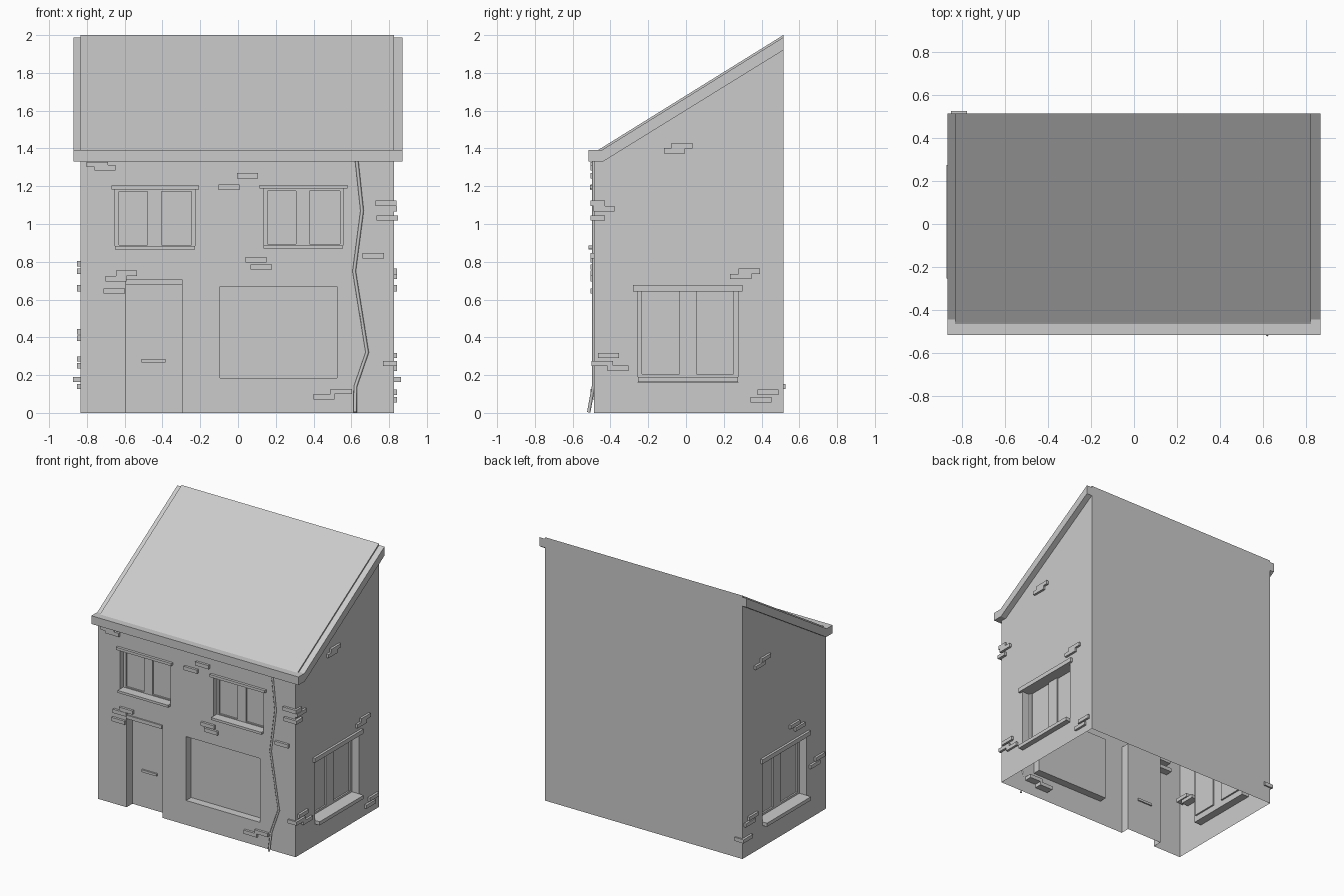
import bpy, bmesh

if "Cube" in bpy.data.objects:
    bpy.data.objects.remove(bpy.data.objects["Cube"])

XL, XR, YF, YB = -0.835, 0.825, -0.487, 0.515


def box(name, x0, x1, y0, y1, z0, z1):
    return prism(name, x0, x1, [(y0, z0), (y1, z0), (y1, z1), (y0, z1)])


def prism(name, x0, x1, profile):
    """Extrude a (y, z) profile along x."""
    bm = bmesh.new()
    a = [bm.verts.new((x0, y, z)) for y, z in profile]
    b = [bm.verts.new((x1, y, z)) for y, z in profile]
    bm.faces.new(a)
    bm.faces.new(b[::-1])
    n = len(a)
    for i in range(n):
        bm.faces.new((a[i], b[i], b[(i + 1) % n], a[(i + 1) % n]))
    bmesh.ops.recalc_face_normals(bm, faces=bm.faces)
    me = bpy.data.meshes.new(name)
    bm.to_mesh(me)
    bm.free()
    ob = bpy.data.objects.new(name, me)
    bpy.context.collection.objects.link(ob)
    return ob


# House body with sloping top
body = prism("house_walls", XL, XR,
             [(YF, 0), (YB, 0), (YB, 2.0), (-0.46, 1.395), (YF, 1.38)])


def cut(x0, x1, y0, y1, z0, z1):
    """Carve a box out of the walls."""
    cutter = box("cutter", x0, x1, y0, y1, z0, z1)
    mod = body.modifiers.new("cut", "BOOLEAN")
    mod.object, mod.operation, mod.solver = cutter, "DIFFERENCE", "EXACT"
    bpy.context.view_layer.objects.active = body
    bpy.ops.object.modifier_apply(modifier=mod.name)
    bpy.data.objects.remove(cutter)


# Upper front windows: recess, sunken panes, lintel and sill
for x, dz in ((-0.438, 0.0), (0.347, 0.004)):
    cut(x - 0.212, x + 0.21, YF - 0.1, YF + 0.04, 0.865 + dz, 1.188 + dz)
    for p0, p1 in ((-0.192, -0.04), (0.032, 0.192)):
        cut(x + p0, x + p1, YF - 0.1, YF + 0.052, 0.89 + dz, 1.172 + dz)
    box("upper_lintel", x - 0.232, x + 0.232, -0.507, YF + 0.04, 1.183 + dz, 1.203 + dz)
    box("upper_sill", x - 0.212, x + 0.21, -0.515, YF + 0.04, 0.865 + dz, 0.883 + dz)

# Large front window and door recess
cut(-0.095, 0.525, YF - 0.1, YF + 0.06, 0.185, 0.67)
cut(-0.595, -0.295, YF - 0.1, YF + 0.07, -0.1, 0.69)
box("door_lintel", -0.595, -0.295, -0.497, YF + 0.07, 0.678, 0.705)
box("letter_slot", -0.51, -0.385, YF + 0.058, YF + 0.08, 0.268, 0.286)

# Side windows, one on each gable wall
for s, wall in ((-1, XL), (1, XR)):
    def span(a, b):
        return sorted((wall + s * a, wall + s * b))
    cut(*span(-0.06, 0.1), -0.253, 0.275, 0.16, 0.66)
    for y0, y1 in ((-0.232, -0.035), (0.055, 0.252)):
        cut(*span(-0.072, 0.1), y0, y1, 0.205, 0.643)
    box("side_lintel", *span(-0.06, 0.018), -0.28, 0.30, 0.643, 0.676)
    box("side_sill", *span(-0.06, 0.038), -0.253, 0.275, 0.163, 0.19)

# Walls are a shell that is open underneath
bm = bmesh.new()
bm.from_mesh(body.data)
floor = [f for f in bm.faces if all(v.co.z < 1e-4 for v in f.verts)]
bmesh.ops.delete(bm, geom=floor, context="FACES")
bm.to_mesh(body.data)
bm.free()

# Eaves beam and sloping barge boards
box("eaves_beam", XL, XR, -0.517, -0.46, 1.33, 1.392)
barge = [(-0.517, 1.33), (-0.44, 1.33), (YB, 1.92), (YB, 1.988), (-0.445, 1.392), (-0.517, 1.392)]
prism("barge_board_left", -0.87, XL, barge)
prism("barge_board_right", XR, 0.87, barge)

# Loose bricks on the front, as (x, z) centres
W, H, D = 0.056, 0.014, 0.075
for x, z in [(-0.745, 1.315), (-0.705, 1.298), (0.05, 1.255), (-0.047, 1.195),
             (0.095, 0.81), (0.123, 0.772), (0.716, 0.832), (-0.59, 0.74),
             (-0.645, 0.71), (-0.655, 0.645), (0.547, 0.113), (0.455, 0.086),
             (0.784, 1.11), (0.79, 1.032)]:
    box("front_brick", x - W, x + W, YF - 0.018, YF - 0.018 + D, z - H, z + H)

# Loose bricks on the gable walls, as (y, z) centres
right = [(-0.022, 1.415), (-0.06, 1.388), (0.335, 0.75), (0.29, 0.722), (-0.41, 0.304),
         (-0.443, 0.262), (-0.36, 0.236), (0.435, 0.11), (0.397, 0.07), (-0.435, 1.08)]
left = [(0.25, 1.43), (0.32, 1.40), (-0.10, 0.79), (-0.16, 0.75), (-0.40, 0.43),
        (-0.34, 0.395), (0.40, 0.285), (0.44, 0.25), (0.47, 0.14)]
for y, z in right:
    box("right_brick", XR + 0.017 - D, XR + 0.017, y - W, y + W, z - H, z + H)
for y, z in left:
    box("left_brick", XL - 0.017, XL - 0.017 + D, y - W, y + W, z - H, z + H)

# Crooked drainpipe, four-sided
curve = bpy.data.curves.new("drainpipe", "CURVE")
curve.dimensions = "3D"
curve.bevel_depth, curve.bevel_resolution = 0.009, 0
path = [(0.628, -0.488, 1.34), (0.657, -0.488, 1.07), (0.615, -0.488, 0.75),
        (0.684, -0.488, 0.32), (0.622, -0.49, 0.14), (0.62, -0.515, 0.003)]
spline = curve.splines.new("POLY")
spline.points.add(len(path) - 1)
for pt, co in zip(spline.points, path):
    pt.co = (*co, 1)
bpy.context.collection.objects.link(bpy.data.objects.new("drainpipe", curve))
